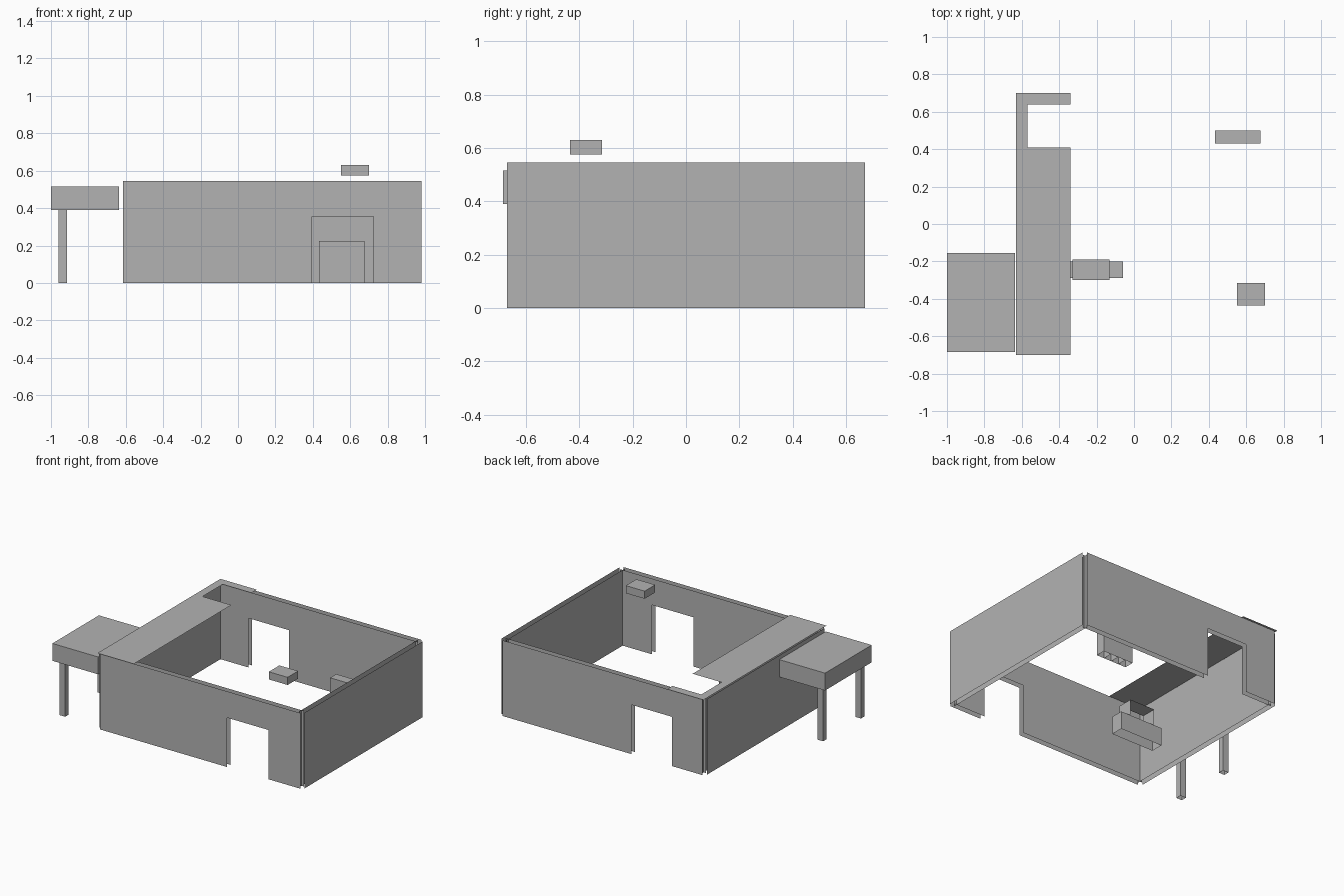
import bpy

cube = bpy.data.objects.get("Cube")
if cube:
    bpy.data.objects.remove(cube, do_unlink=True)

grey = bpy.data.materials.new("plain_grey")
grey.use_nodes = True
grey.diffuse_color = (0.45, 0.45, 0.45, 1)
grey.node_tree.nodes["Principled BSDF"].inputs["Base Color"].default_value = (0.45, 0.45, 0.45, 1)


def add_mesh(name, verts, faces):
    mesh = bpy.data.meshes.new(name)
    mesh.from_pydata(verts, [], faces)
    mesh.materials.append(grey)
    obj = bpy.data.objects.new(name, mesh)
    bpy.context.collection.objects.link(obj)
    return obj


def add_box(name, xs, ys, zs, skip=""):
    """Box from ranges; skip lists sides left open."""
    verts = [(x, y, z) for z in zs for y in ys for x in xs]
    sides = {"bottom": (0, 2, 3, 1), "top": (4, 5, 7, 6), "front": (0, 1, 5, 4),
             "back": (2, 6, 7, 3), "right": (0, 4, 6, 2), "left": (1, 3, 7, 5)}
    return add_mesh(name, verts, [f for s, f in sides.items() if s not in skip.split()])


WALL_TOP, DOOR_TOP, HALF = 0.545, 0.355, 0.02
X0, X1, Y = -0.615, 0.98, 0.67


def add_wall(name, start, end, at, along_x, door=None):
    """Wall made of an inner and an outer sheet, with an optional doorway."""
    outline = [(start, 0)]
    if door:
        a, b = door
        outline += [(a, 0), (a, DOOR_TOP), (b, DOOR_TOP), (b, 0)]
    outline += [(end, 0), (end, WALL_TOP), (start, WALL_TOP)]
    n = len(outline)
    verts = []
    for offset in (at - HALF, at + HALF):
        verts += [(u, offset, z) if along_x else (offset, u, z) for u, z in outline]
    first, second = list(range(n)), list(range(n, 2 * n))
    (second if along_x else first).reverse()
    add_mesh(name, verts, [first, second])


# Outer walls
add_wall("front_wall", X0, X1, -Y, True, (0.395, 0.725))
add_wall("back_wall", X0, X1, Y, True, (-0.37, -0.05))
add_wall("right_wall", -Y, Y, X0, False)
add_wall("left_wall", -Y, Y, X1, False)

# Flat roof strip that wraps round the open corner
strip = [(-0.63, -0.7), (-0.34, -0.7), (-0.34, 0.41), (-0.57, 0.41),
         (-0.57, 0.64), (-0.34, 0.64), (-0.34, 0.7), (-0.63, 0.7)]
add_mesh("roof_strip", [(x, y, 0.55) for x, y in strip], [range(len(strip))])

# Side canopy on two posts
add_box("canopy", (-1, -0.635), (-0.685, -0.155), (0.39, 0.515))
for name, y in (("front_post", -0.64), ("back_post", -0.21)):
    add_box(name, (-0.96, -0.915), (y - 0.02, y + 0.02), (0, 0.39), "bottom top")

# Counter with a raised shelf
add_box("counter", (-0.40, -0.06), (-0.29, -0.20), (0, 0.13), "bottom")
add_box("counter_shelf", (-0.33, -0.13), (-0.30, -0.19), (0.13, 0.24), "bottom front back")

# Row of lockers
for i in range(4):
    x = 0.433 + i * 0.0605
    add_box(f"locker_{i + 1}", (x, x + 0.0605), (0.43, 0.50), (0, 0.225), "bottom")

# Raised vent unit
add_box("vent_unit", (0.55, 0.70), (-0.435, -0.315), (0.575, 0.63))
